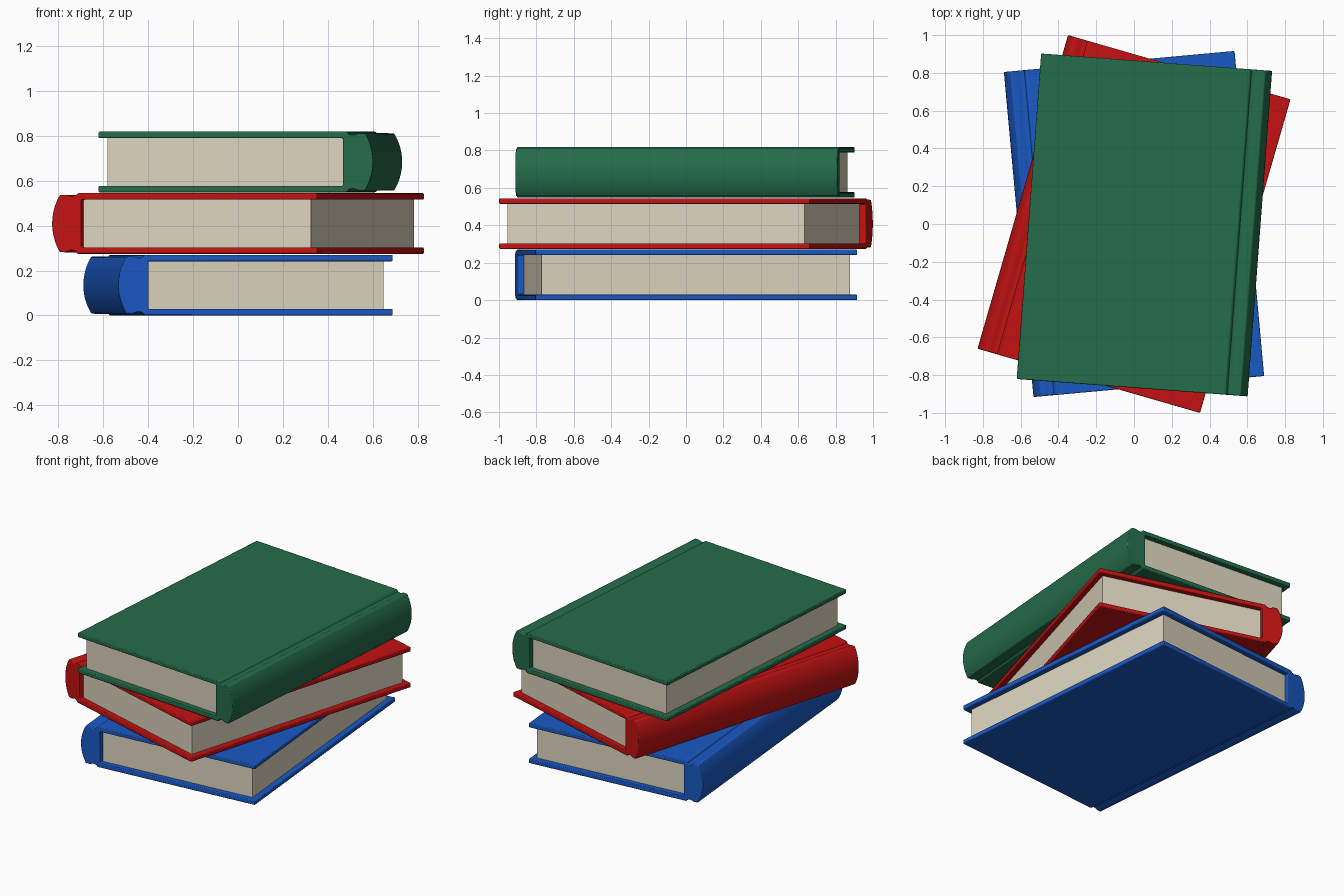
import bpy, bmesh, math

if "Cube" in bpy.data.objects:
    bpy.data.objects.remove(bpy.data.objects["Cube"])

W, L, H = 1.226, 1.728, 0.27      # book width, length, thickness
BOARD, INSET, CAP = 0.029, 0.037, 0.135
PITCH = 0.274


def material(name, rgb):
    m = bpy.data.materials.new(name)
    m.diffuse_color = (*rgb, 1)
    m.use_nodes = True
    m.node_tree.nodes["Principled BSDF"].inputs["Base Color"].default_value = m.diffuse_color
    return m


def finish(name, bm, mat, place):
    bmesh.ops.recalc_face_normals(bm, faces=bm.faces)
    me = bpy.data.meshes.new(name)
    bm.to_mesh(me)
    bm.free()
    ob = bpy.data.objects.new(name, me)
    bpy.context.collection.objects.link(ob)
    me.materials.append(mat)
    x, y, z, angle = place
    ob.location = (x, y, z)
    ob.rotation_euler.z = math.radians(angle)
    return ob


def smooth(ob):
    bpy.ops.object.select_all(action='DESELECT')
    bpy.context.view_layer.objects.active = ob
    ob.select_set(True)
    bpy.ops.object.shade_smooth_by_angle(angle=math.radians(35))


def cover_profile():
    # upper half from the page side to the spine, spine on -x, z about 0
    h, s = H / 2, -W / 2
    top = [(s + CAP, h - BOARD), (W / 2, h - BOARD), (W / 2, h), (s + 0.118, h)]
    # hinge groove between board and spine
    top += [(s + 0.108, h - 0.012), (s + 0.092, h - 0.016), (s + 0.076, h - 0.012),
            (s + 0.064, h - 0.007)]
    # rounded spine: circular arc bulging by b over half height a
    a, b = h - 0.008, 0.036
    r = (a * a + b * b) / (2 * b)
    t0 = math.asin(a / r)
    n = 8
    for i in range(n):
        t = t0 * (1 - i / n)
        top.append((s + r - r * math.cos(t), r * math.sin(t)))
    return top + [(s, 0)] + [(x, -z) for x, z in reversed(top)]


def book(name, mat, pages_mat, place):
    # case: both boards and the spine as one extruded section
    bm = bmesh.new()
    face = bm.faces.new([bm.verts.new((x, -L / 2, z)) for x, z in cover_profile()])
    res = bmesh.ops.extrude_face_region(bm, geom=[face])
    bmesh.ops.translate(bm, vec=(0, L, 0),
                        verts=[v for v in res['geom'] if isinstance(v, bmesh.types.BMVert)])
    cover = finish(name + "_book_cover", bm, mat, place)
    bev = cover.modifiers.new("soft_edges", 'BEVEL')
    bev.width, bev.segments = 0.005, 2
    bev.limit_method, bev.angle_limit = 'ANGLE', math.radians(50)
    smooth(cover)

    # page block
    bm = bmesh.new()
    bmesh.ops.create_cube(bm, size=1)
    x0, x1 = -W / 2 + CAP - 0.01, W / 2 - INSET
    bmesh.ops.scale(bm, vec=(x1 - x0, L - 2 * INSET, H - 2 * BOARD + 0.004), verts=bm.verts)
    bmesh.ops.translate(bm, vec=((x0 + x1) / 2, 0, 0), verts=bm.verts)
    finish(name + "_book_pages", bm, pages_mat, place)


paper = material("paper", (0.72, 0.66, 0.52))
stack = [
    ("blue", (0.01, 0.1, 0.55), 0.0, 0.0, 5.2),
    ("red", (0.55, 0.006, 0.006), 0.0, 0.0, -16.1),
    ("green", (0.018, 0.15, 0.07), 0.055, -0.005, 175.7),
]
for i, (name, rgb, x, y, angle) in enumerate(stack):
    book(name, material(name + "_cloth", rgb), paper, (x, y, H / 2 + i * PITCH, angle))
